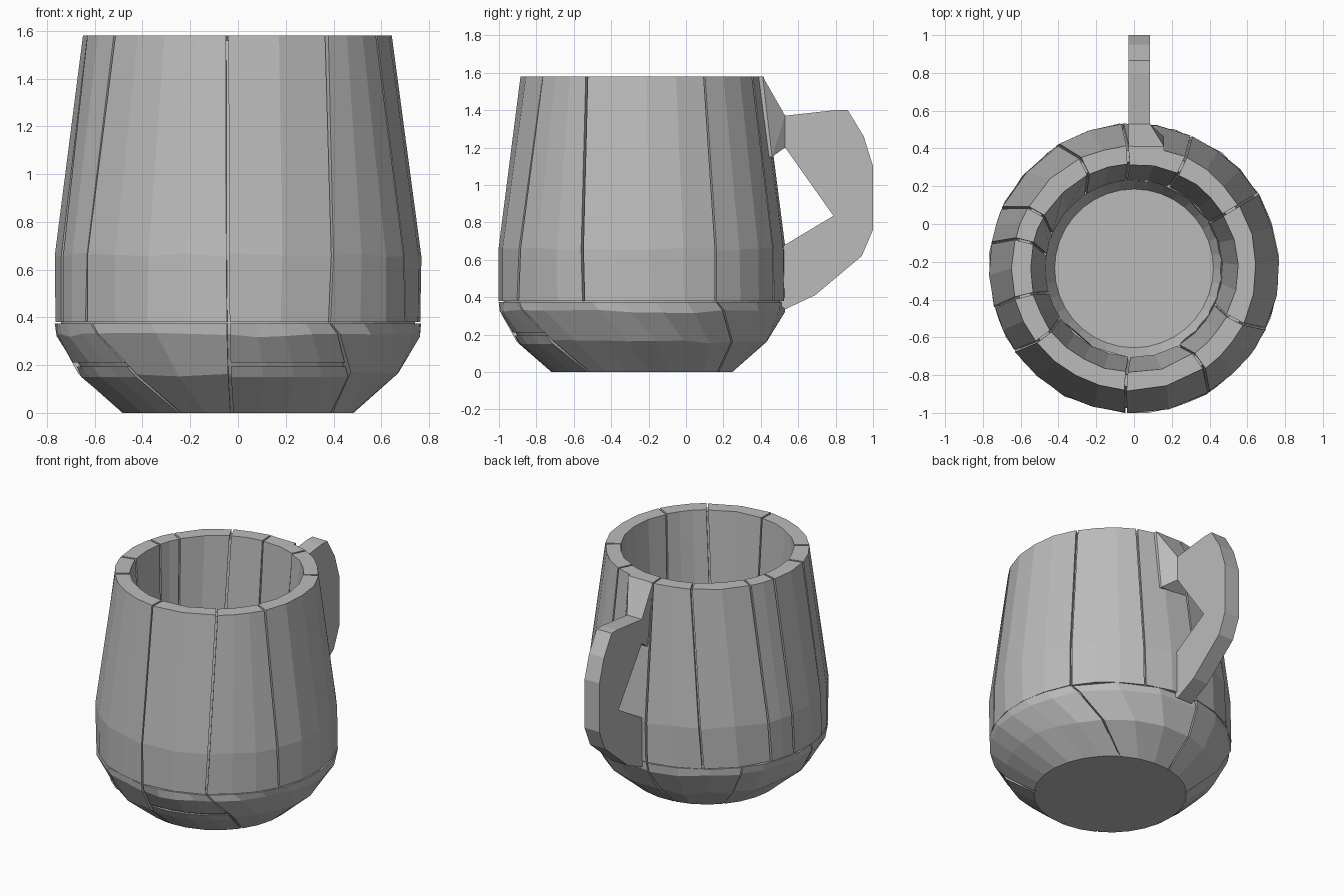
import bpy, bmesh, math, random

random.seed(4)
cube = bpy.data.objects.get("Cube")
if cube:
    bpy.data.objects.remove(cube)

CY = -0.235       # the cup sits forward of the handle
SPLIT = 0.38      # height where staves meet the base blocks
TOP = 1.58

stone = bpy.data.materials.new("warm_free_grey")
stone.use_nodes = True
grey = (0.5, 0.5, 0.5, 1)
stone.diffuse_color = grey
stone.node_tree.nodes["Principled BSDF"].inputs["Base Color"].default_value = grey


def finish(name, bm):
    bmesh.ops.recalc_face_normals(bm, faces=bm.faces)
    mesh = bpy.data.meshes.new(name)
    bm.to_mesh(mesh)
    bm.free()
    mesh.materials.append(stone)
    obj = bpy.data.objects.new(name, mesh)
    bpy.context.collection.objects.link(obj)
    return obj


def block(name, profile, z0, z1, left, right, rough, gap=0.006):
    """Solid wedge of the wall; left/right are (bottom, top) seam angles."""
    bm = bmesh.new()
    steps = max(2, round((right[0] - left[0]) / 14))
    columns = []
    for i in range(steps + 1):
        ring = []
        for r, z, loose in profile:
            t = (z - z0) / (z1 - z0)
            a = math.radians(left[0] + (left[1] - left[0]) * t) + gap / r
            b = math.radians(right[0] + (right[1] - right[0]) * t) - gap / r
            ang = a + (b - a) * i / steps
            rr = r + random.uniform(-rough, rough) * (loose > 0)
            zz = z + random.uniform(-rough, rough) * 2 * (loose > 1)
            ring.append(bm.verts.new((rr * math.cos(ang), CY + rr * math.sin(ang), zz)))
        columns.append(ring)
    n = len(profile)
    for c, d in zip(columns, columns[1:]):
        for j in range(n):
            k = (j + 1) % n
            bm.faces.new((c[j], c[k], d[k], d[j]))
    bm.faces.new(columns[0])
    bm.faces.new(columns[-1])
    return finish(name, bm)


def with_wrap(seams):
    return zip(seams, seams[1:] + [(seams[0][0] + 360, seams[0][1] + 360)])


# Tall upper staves: (bottom, top) seam angles
stave_profile = [(0.47, SPLIT, 0), (0.766, SPLIT, 1), (0.766, 0.66, 2),
                 (0.648, TOP, 1), (0.55, TOP, 1)]
stave_seams = [(-60, -55), (-24, -27), (31, 31), (67, 65), (95, 93), (123, 116),
               (157, 150), (171, 166), (196, 194), (214, 217), (267, 266)]
for i, (a, b) in enumerate(with_wrap(stave_seams)):
    block(f"wall_stave_{i + 1}", stave_profile, SPLIT, TOP, a, b, 0.004)

# Rounded base blocks, some of them split across
full = [(0.47, 0, 0), (0.485, 0, 0), (0.67, 0.16, 2), (0.762, 0.325, 2),
        (0.766, 0.375, 1), (0.47, 0.375, 0)]
lower = [(0.47, 0, 0), (0.485, 0, 0), (0.66, 0.15, 1), (0.685, 0.195, 1), (0.5, 0.195, 0)]
upper = [(0.5, 0.21, 0), (0.695, 0.21, 1), (0.762, 0.325, 2), (0.766, 0.375, 1),
         (0.5, 0.375, 0)]
base_seams = [(57, 31), (100, 95), (137, 142), (190, 185), (240, 216), (267, 267), (324, 300)]
for i, (a, b) in enumerate(with_wrap(base_seams)):
    if i in (3, 5):
        block(f"base_block_{i + 1}_lower", lower, 0, SPLIT, a, b, 0.005)
        block(f"base_block_{i + 1}_upper", upper, 0, SPLIT, a, b, 0.005)
    else:
        block(f"base_block_{i + 1}", full, 0, SPLIT, a, b, 0.006)

# Inner core closing the seams, with the cup floor and underside
core_profile = [(0, 0), (0.475, 0), (0.648, 0.16), (0.74, 0.33), (0.742, 0.66),
                (0.628, 1.56), (0.565, 1.56), (0.485, SPLIT), (0.42, 0.25), (0, 0.25)]
bm = bmesh.new()
verts = [bm.verts.new((r, 0, z)) for r, z in core_profile]
edges = [bm.edges.new(pair) for pair in zip(verts, verts[1:])]
bmesh.ops.spin(bm, geom=verts + edges, axis=(0, 0, 1), cent=(0, 0, 0),
               angle=math.tau, steps=36)
bmesh.ops.remove_doubles(bm, verts=bm.verts, dist=0.0005)
core = finish("cup_core", bm)
core.location.y = CY


def slab(name, outline, x0, x1, flare=None):
    """Extrude a (y, z) outline across x; flare widens the +x side near the wall."""
    bm = bmesh.new()
    sides = [[bm.verts.new((x, y, z)) for y, z in outline] for x in (x0, x1)]
    if flare:
        for v in sides[1]:
            if v.co.y < 0.5:
                v.co.x = flare
    n = len(outline)
    for j in range(n):
        k = (j + 1) % n
        bm.faces.new((sides[0][j], sides[0][k], sides[1][k], sides[1][j]))
    for s in sides:
        bm.faces.new(s)
    bmesh.ops.triangulate(bm, faces=[f for f in bm.faces if len(f.verts) > 4])
    return finish(name, bm)


# Angular handle and the wedge that joins it to the wall
slab("handle", [(0.53, 1.37), (0.80, 1.40), (0.865, 1.40), (0.95, 1.26), (1.0, 1.10),
                (1.0, 0.76), (0.94, 0.62), (0.69, 0.41), (0.53, 0.335), (0.5, 0.36),
                (0.5, 0.68), (0.53, 0.68), (0.83, 0.86), (0.53, 1.20)], -0.03, 0.085)
slab("handle_bracket", [(0.38, TOP), (0.41, TOP), (0.53, 1.37), (0.53, 1.20),
                        (0.46, 1.15), (0.40, 1.15)], -0.03, 0.085, 0.16)
